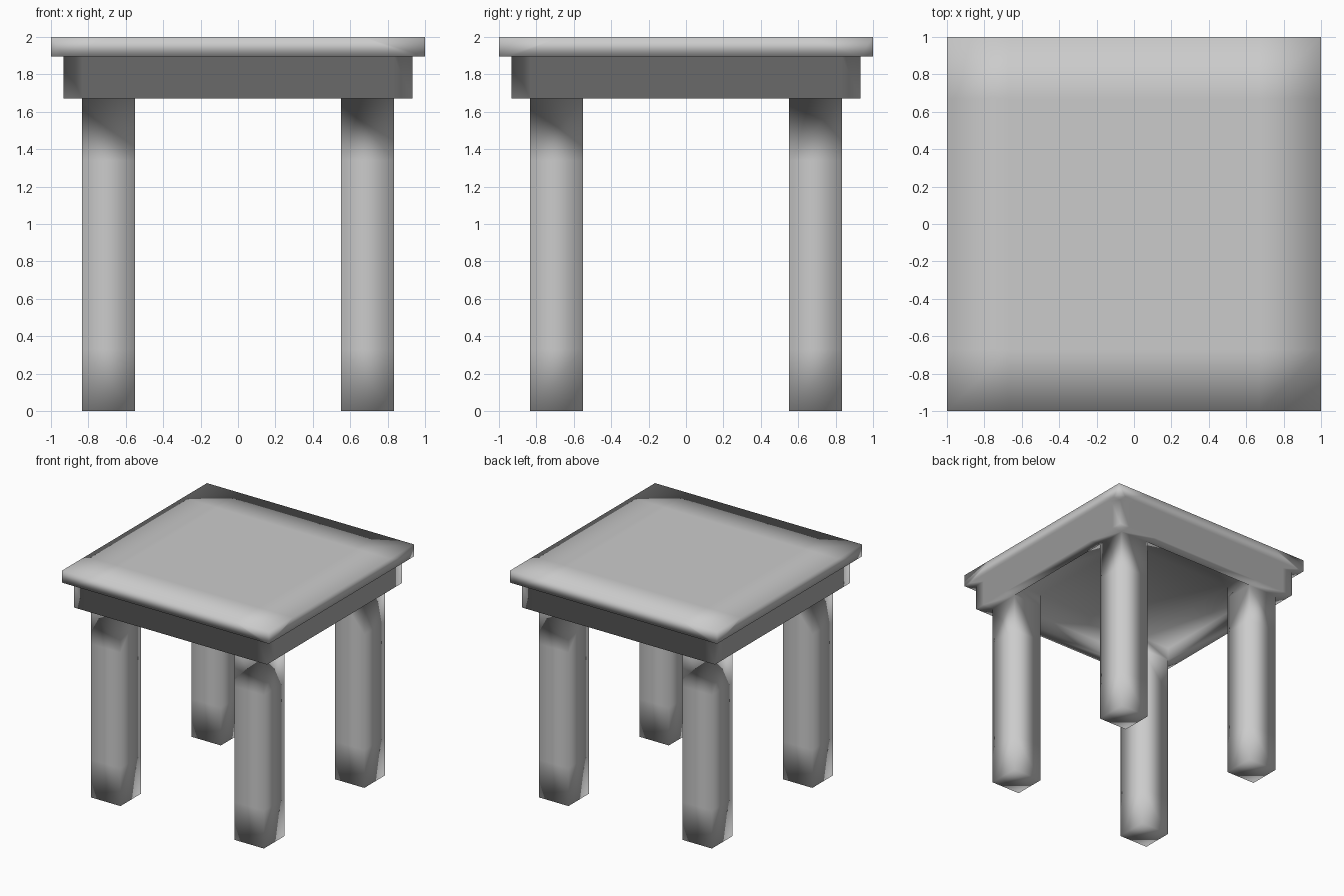
import bpy, bmesh
from itertools import product

if "Cube" in bpy.data.objects:
    bpy.data.objects.remove(bpy.data.objects["Cube"])

# Grid lines of the block-out: tabletop edge, apron outside, apron inside / leg outside, leg inside
half = [0.552, 0.834, 0.932, 1.0]
plan = [-v for v in reversed(half)] + half
levels = [0.0, 0.33, 1.34, 1.67, 1.78, 1.895, 2.0]
axes = [plan, plan, levels]


def solid(cell):
    """True when the grid cell belongs to one of the table's parts."""
    if any(not 0 <= c < len(a) - 1 for c, a in zip(cell, axes)):
        return False
    x, y, z = [(a[c] + a[c + 1]) / 2 for c, a in zip(cell, axes)]
    far, near = max(abs(x), abs(y)), min(abs(x), abs(y))
    tabletop = z > 1.9
    panel = 1.78 < z < 1.9 and far < 0.932
    apron = 1.67 < z < 1.9 and 0.834 < far < 0.932
    leg = z < 1.9 and near > 0.552 and far < 0.834
    return tabletop or panel or apron or leg


bm = bmesh.new()
verts = {}


def vert(key):
    if key not in verts:
        verts[key] = bm.verts.new([a[k] for a, k in zip(axes, key)])
    return verts[key]


# Outer skin: one quad wherever a filled cell meets an empty one
for cell in product(*[range(len(a) - 1) for a in axes]):
    if not solid(cell):
        continue
    for axis, side in product(range(3), (0, 1)):
        other = list(cell)
        other[axis] += 1 if side else -1
        if solid(other):
            continue
        u, v = (axis + 1) % 3, (axis + 2) % 3
        ring = []
        for du, dv in ((0, 0), (1, 0), (1, 1), (0, 1)):
            key = list(cell)
            key[axis] += side
            key[u] += du
            key[v] += dv
            ring.append(vert(tuple(key)))
        bm.faces.new(ring if side else ring[::-1])

# Tabletop surface: pull the loops inward for a broad soft border
slide = {0.932: 0.67, 0.834: 0.61}
for vtx in bm.verts:
    if vtx.co.z > 1.95:
        for i in (0, 1):
            new = slide.get(round(abs(vtx.co[i]), 3))
            if new:
                vtx.co[i] = new if vtx.co[i] > 0 else -new

# Apron sides: the mid-height loop adds nothing, so dissolve it on the outside
ring = [e for e in bm.edges
        if all(abs(v.co.z - 1.78) < 1e-4 and max(abs(v.co.x), abs(v.co.y)) > 0.93 for v in e.verts)]
bmesh.ops.dissolve_edges(bm, edges=ring, use_verts=True)

# Continuous smooth shading over the welded table
for f in bm.faces:
    f.smooth = True
bm.normal_update()
mesh = bpy.data.meshes.new("table")
bm.to_mesh(mesh)
bm.free()
bpy.context.collection.objects.link(bpy.data.objects.new("table", mesh))
